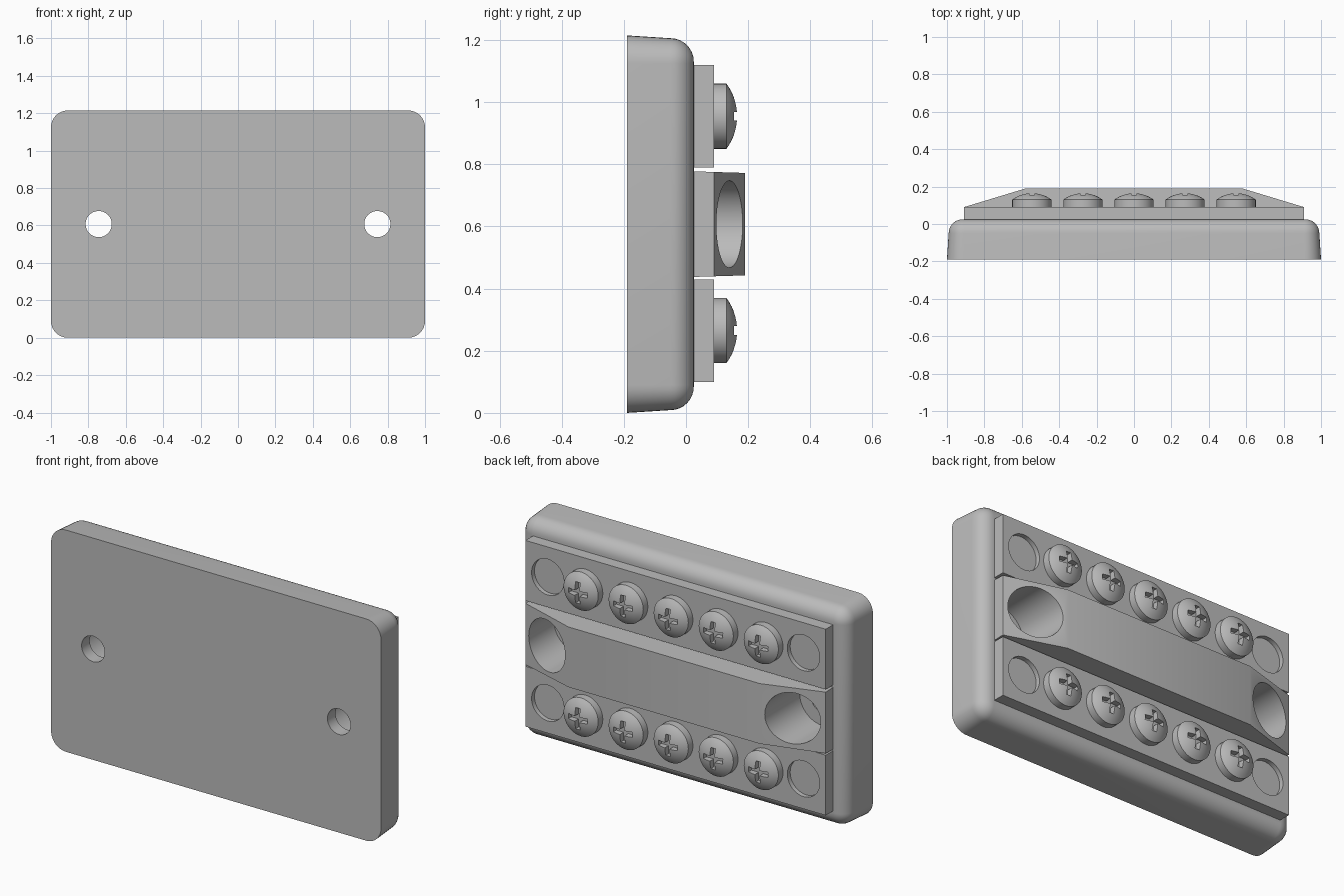
import bpy, bmesh, math
from mathutils import Vector

old = bpy.data.objects.get("Cube")
if old:
    bpy.data.objects.remove(old, do_unlink=True)

grey = bpy.data.materials.new("plain grey")
grey.use_nodes = True
COLOUR = (0.5, 0.5, 0.5, 1)
grey.diffuse_color = COLOUR
grey.node_tree.nodes["Principled BSDF"].inputs["Base Color"].default_value = COLOUR

MID = 0.6075      # height of the plate's centre
BAR_FACE = 0.09   # depth of the screw bars' outer face


def loft(name, rings):
    """Skin a stack of equal-length point rings and cap both ends."""
    bm = bmesh.new()
    loops = [[bm.verts.new(p) for p in ring] for ring in rings]
    n = len(loops[0])
    for a, b in zip(loops, loops[1:]):
        for i in range(n):
            j = (i + 1) % n
            bm.faces.new((a[i], a[j], b[j], b[i]))
    bm.faces.new(loops[0])
    bm.faces.new(loops[-1])
    bmesh.ops.recalc_face_normals(bm, faces=bm.faces)
    mesh = bpy.data.meshes.new(name)
    bm.to_mesh(mesh)
    bm.free()
    mesh.materials.append(grey)
    obj = bpy.data.objects.new(name, mesh)
    bpy.context.collection.objects.link(obj)
    return obj


def rounded_ring(y, hx, hz, r, steps, x=0, z=MID):
    """Rounded rectangle in the xz plane (a circle when hx = hz = 0)."""
    pts = []
    for k, (sx, sz) in enumerate(((1, 1), (-1, 1), (-1, -1), (1, -1))):
        for s in range(steps):
            a = math.pi / 2 * (k + s / (steps if hx == 0 else steps - 1))
            pts.append(Vector((x + sx * hx + r * math.cos(a), y,
                               z + sz * hz + r * math.sin(a))))
    return pts


def lathe(name, profile, x=0, z=MID, steps=12):
    return loft(name, [rounded_ring(y, 0, 0, r, steps, x, z) for r, y in profile])


def box(name, hx, hz, y0, y1, z=MID):
    return loft(name, [[(sx * hx, y, z + sz * hz) for sx, sz in
                        ((1, 1), (-1, 1), (-1, -1), (1, -1))] for y in (y0, y1)])


def cut(obj, cutters):
    bpy.context.view_layer.objects.active = obj
    for c in cutters:
        mod = obj.modifiers.new("cut", 'BOOLEAN')
        mod.operation = 'DIFFERENCE'
        mod.solver = 'EXACT'
        mod.object = c
        bpy.ops.object.modifier_apply(modifier=mod.name)


def smooth(obj):
    bpy.ops.object.select_all(action='DESELECT')
    obj.select_set(True)
    bpy.context.view_layer.objects.active = obj
    bpy.ops.object.shade_smooth_by_angle(angle=math.radians(30))


def discard(cutters):
    for c in cutters:
        bpy.data.objects.remove(c, do_unlink=True)


# Base plate: slight draft, then a rounded outer edge
R, FILLET, DRAFT = 0.09, 0.075, 0.009
section = [(0, -0.19)]
for i in range(9):
    a = math.pi / 2 * i / 8
    section.append((DRAFT + FILLET * (1 - math.cos(a)), -0.05 + FILLET * math.sin(a)))
base = loft("base_plate", [rounded_ring(y, 1 - R, MID - R, R - inset, 9)
                           for inset, y in section])

# Raised centre bar with sloping ends
outline = [(0.91, 0.02), (0.91, 0.09), (0.58, 0.19)]
outline += [(-x, y) for x, y in reversed(outline)]
centre = loft("centre_bar", [[(x, y, MID + s * (0.17 - 0.03 * (y - 0.02))) for x, y in outline]
                             for s in (-1, 1)])

# Mounting holes: wide bore from the back, narrow hole through to the front
bores = [lathe("bore_cutter", [(0.14, -0.12), (0.14, 0.3)], x, steps=16) for x in (-0.745, 0.745)]
holes = [lathe("hole_cutter", [(0.07, -0.3), (0.07, -0.05)], x) for x in (-0.745, 0.745)]
cut(base, bores + holes)
cut(centre, bores)
discard(bores + holes)
smooth(base)
smooth(centre)

# Screw head with a domed top and a cross slot
HEAD, RIM, TOP = 0.105, 0.13, 0.165
rise = TOP - RIM
ball = (HEAD ** 2 + rise ** 2) / (2 * rise)
profile = [(HEAD, BAR_FACE - 0.005), (HEAD, RIM)]
for i in range(1, 8):
    r = HEAD * (1 - i / 7.5)
    profile.append((r, TOP - ball + math.sqrt(ball ** 2 - r ** 2)))
screw = lathe("screw", profile, z=0, steps=10)
slots = [box("slot_cutter", 0.058, 0.014, 0.13, 0.2, z=0),
         box("slot_cutter", 0.014, 0.058, 0.13, 0.2, z=0)]
cut(screw, slots)
discard(slots)
smooth(screw)

# Two screw bars, each with a shallow round recess near both ends
for label, z in (("lower", 0.265), ("upper", 0.955)):
    bar = box(label + "_bar", 0.91, 0.165, 0.02, BAR_FACE, z)
    wells = [lathe("well_cutter", [(0.098, BAR_FACE - 0.025), (0.098, 0.2)], x, z)
             for x in (-0.775, 0.775)]
    cut(bar, wells)
    discard(wells)
    smooth(bar)
    for i in range(5):
        copy = bpy.data.objects.new(f"{label}_screw_{i + 1}", screw.data)
        copy.location = ((i - 2) * 0.273, 0, z)
        bpy.context.collection.objects.link(copy)
bpy.data.objects.remove(screw, do_unlink=True)
